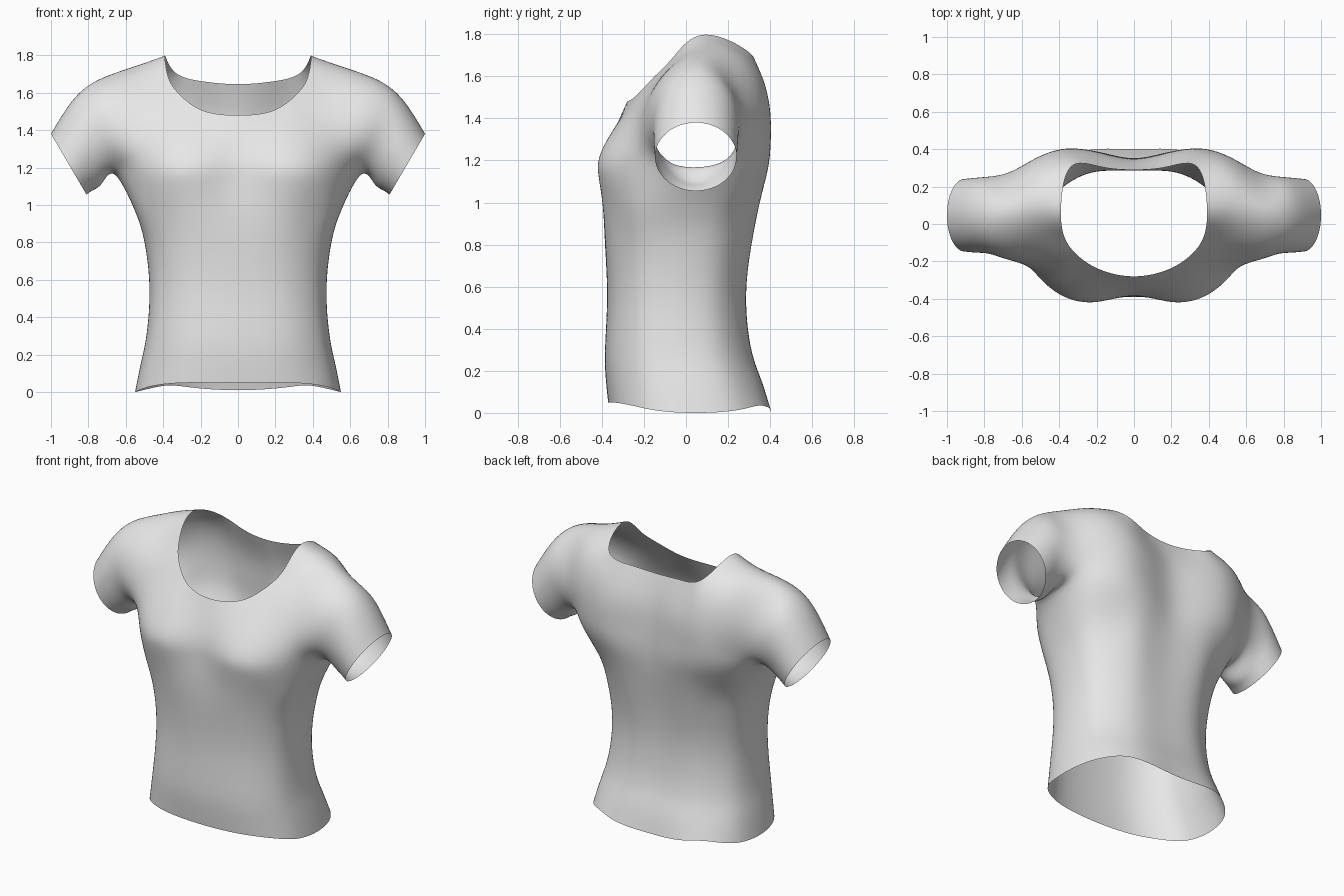
import bpy
import bmesh
from math import sin, cos, pi
from mathutils import Vector

cube = bpy.data.objects.get("Cube")
if cube:
    bpy.data.objects.remove(cube, do_unlink=True)

SIDE = 5       # column under the arm; column 0 is mid front, BACK is mid back
BACK = 10

# Torso rows: height, half width, front y, back y, front and back centre valley
torso_rows = [
    (0.0, 0.55, -0.37, 0.415, 0.0, 0.015),
    (0.15, 0.52, -0.38, 0.37, 0.0, 0.01),
    (0.3, 0.49, -0.385, 0.32, 0.0, 0.01),
    (0.55, 0.473, -0.375, 0.295, 0.0, 0.01),
    (0.8, 0.5, -0.39, 0.325, 0.005, 0.02),
    (0.98, 0.556, -0.41, 0.362, 0.02, 0.03),
]
hem_lift = [0.05, 0.05, 0.045, 0.03, 0.01, 0, 0.005, 0.02, 0.035, 0.02, 0.01]

# Chest rows, from mid front to the armhole
front_rows = [
    [(0, -0.385, 1.13), (0.2, -0.415, 1.13), (0.37, -0.385, 1.13), (0.51, -0.28, 1.15), (0.63, -0.1, 1.18)],
    [(0, -0.365, 1.27), (0.2, -0.39, 1.27), (0.36, -0.36, 1.28), (0.5, -0.275, 1.29), (0.645, -0.18, 1.29)],
    [(0, -0.28, 1.48), (0.19, -0.24, 1.505), (0.315, -0.155, 1.595), (0.49, -0.2, 1.48), (0.66, -0.19, 1.43)],
    [None, None, (0.375, -0.06, 1.69), (0.51, -0.08, 1.64), (0.675, -0.11, 1.6)],
]
# Upper back rows, from the armhole to mid back
back_rows = [
    [(0.635, 0.19, 1.19), (0.53, 0.3, 1.16), (0.37, 0.375, 1.15), (0.19, 0.38, 1.14), (0, 0.35, 1.14)],
    [(0.645, 0.265, 1.29), (0.52, 0.345, 1.3), (0.37, 0.4, 1.3), (0.19, 0.385, 1.3), (0, 0.35, 1.3)],
    [(0.665, 0.275, 1.44), (0.53, 0.345, 1.49), (0.36, 0.393, 1.48), (0.18, 0.37, 1.47), (0, 0.335, 1.47)],
    [(0.68, 0.2, 1.61), (0.53, 0.26, 1.68), (0.34, 0.305, 1.71), (0.18, 0.305, 1.66), (0, 0.29, 1.645)],
]
armpit = (0.66, 0.05, 1.165)
shoulder_line = [(0.39, 0.09, 1.8), (0.53, 0.08, 1.745), (0.69, 0.06, 1.695)]

# Sleeve rings: top x and z, bottom x and z, half depth
sleeve_rings = [
    (0.815, 1.625, 0.725, 1.115, 0.207),
    (0.91, 1.525, 0.775, 1.08, 0.2),
    (1.0, 1.38, 0.81, 1.055, 0.194),
]

bm = bmesh.new()


def rounded(value):
    """Squared-off circle coordinate."""
    return abs(value) ** 0.8 * (1 if value >= 0 else -1)


def torso_ring(z, half, front, back, front_dip, back_dip, lift):
    """Half ring of the body from mid front round to mid back."""
    ring = []
    for k in range(BACK + 1):
        angle = pi * k / BACK
        x = half * rounded(sin(angle)) if 0 < k < BACK else 0
        y = (front + back) / 2 - (back - front) / 2 * rounded(cos(angle))
        y += front_dip * (k == 0) - back_dip * (k == BACK)
        ring.append(bm.verts.new((x, y, z + lift[k])))
    return ring


def sleeve_ring(top_x, top_z, low_x, low_z, depth):
    """Ring round the arm from the underside, over the front, to the back."""
    ring = []
    for k in range(10):
        angle = 2 * pi * k / 10
        f = (1 - cos(angle)) / 2
        ring.append(bm.verts.new((low_x + (top_x - low_x) * f,
                                  0.047 - depth * sin(angle),
                                  low_z + (top_z - low_z) * f)))
    return ring


def bridge(a, b, closed=False):
    """Quads between two rows, skipping gaps left for the neck."""
    for i in range(len(a) if closed else len(a) - 1):
        j = (i + 1) % len(a)
        quad = (a[i], a[j], b[j], b[i])
        if all(quad):
            bm.faces.new(quad)


def make_row(points):
    return [bm.verts.new(p) if p else None for p in points]


# Body below the arms
flat = [0] * (BACK + 1)
body = [torso_ring(*row, hem_lift if i == 0 else flat) for i, row in enumerate(torso_rows)]
front = [make_row(r) for r in front_rows]
back = [make_row(r) for r in back_rows]
underarm = bm.verts.new(armpit)
body.append(front[0] + [underarm] + back[0])
for low, high in zip(body, body[1:]):
    bridge(low, high)

# Chest, upper back and shoulders, leaving the neck open
shoulder = make_row(shoulder_line)
for panel in (front, back):
    for low, high in zip(panel, panel[1:]):
        bridge(low, high)
bridge(front[-1][2:], shoulder)
bridge(back[-1][:3], shoulder[::-1])

# Sleeve, starting from the armhole edge
armhole = [underarm] + [r[-1] for r in front] + [shoulder[-1]] + [r[0] for r in reversed(back)]
rings = [armhole] + [sleeve_ring(*r) for r in sleeve_rings]
for inner, outer in zip(rings, rings[1:]):
    bridge(inner, outer, closed=True)

bmesh.ops.recalc_face_normals(bm, faces=bm.faces[:])
bm.normal_update()
side_face = max(bm.faces, key=lambda f: -f.calc_center_median().y)
if side_face.normal.y > 0:
    bmesh.ops.reverse_faces(bm, faces=bm.faces[:])
mesh = bpy.data.meshes.new("shirt")
bm.to_mesh(mesh)
bm.free()
shirt = bpy.data.objects.new("shirt", mesh)
bpy.context.collection.objects.link(shirt)

# Mirror and smooth the cloth
mirror = shirt.modifiers.new("mirror", "MIRROR")
mirror.use_clip = True
mirror.merge_threshold = 0.002
smooth = shirt.modifiers.new("smooth", "SUBSURF")
smooth.levels = smooth.render_levels = 3

# Push the cage outwards until the smoothed cloth passes through its points
targets = [v.co.copy() for v in mesh.vertices]
for step in range(6):
    graph = bpy.context.evaluated_depsgraph_get()
    graph.update()
    cloth = shirt.evaluated_get(graph).data
    reached = [cloth.vertices[i].co.copy() for i in range(len(targets))]
    for v, goal, now in zip(mesh.vertices, targets, reached):
        move = Vector(goal - now) * 0.8
        if goal.x == 0:
            move.x = 0
        v.co += move
    mesh.update()
    shirt.update_tag()

# Plain cloth colour
cloth_grey = bpy.data.materials.new("cloth_grey")
cloth_grey.use_nodes = True
colour = (0.8, 0.8, 0.8, 1)
cloth_grey.diffuse_color = colour
cloth_grey.node_tree.nodes["Principled BSDF"].inputs["Base Color"].default_value = colour
mesh.materials.append(cloth_grey)
for poly in mesh.polygons:
    poly.use_smooth = True
